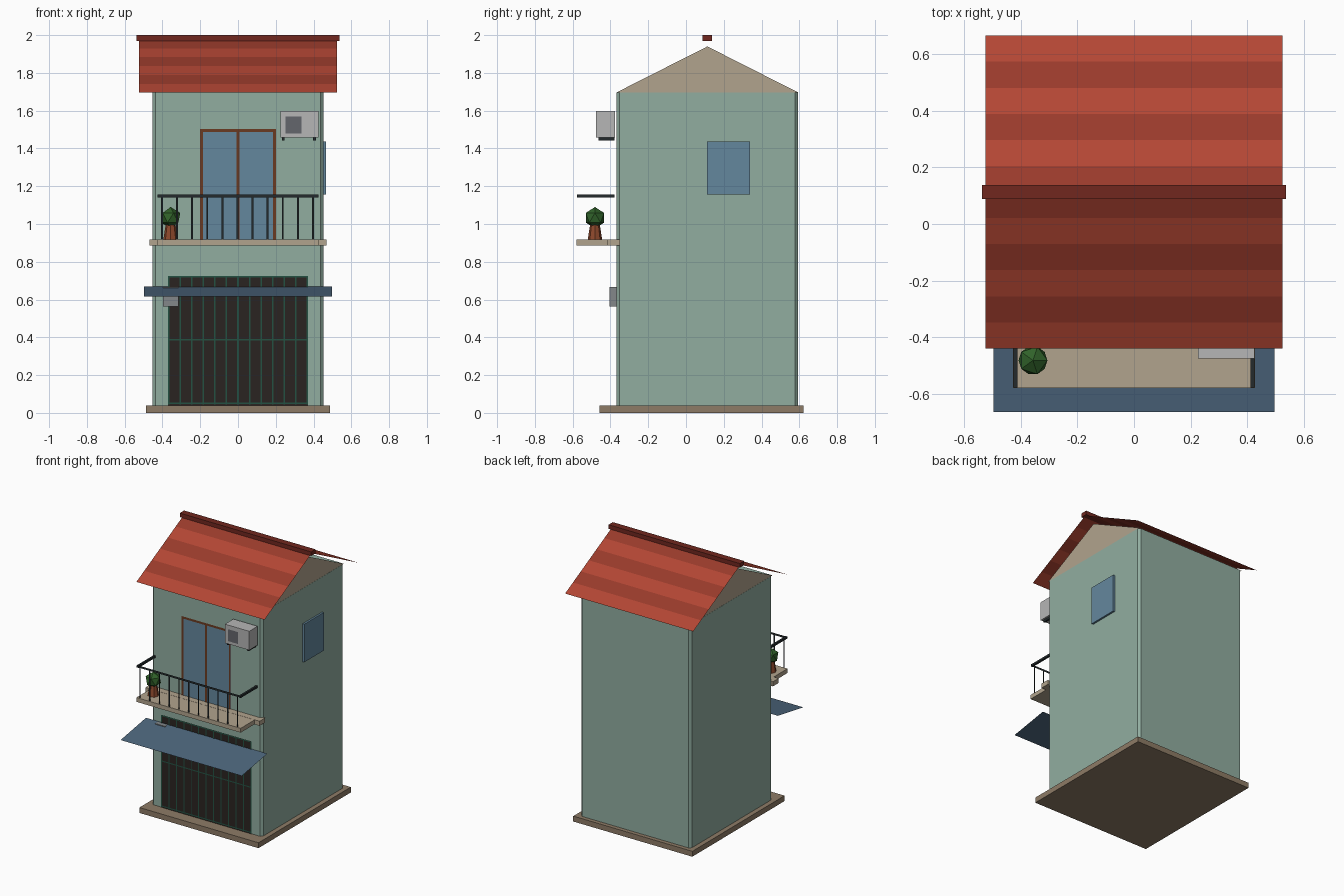
import bpy, bmesh
from mathutils import Vector

if "Cube" in bpy.data.objects:
    bpy.data.objects.remove(bpy.data.objects["Cube"])


def mat(name, r, g, b):
    m = bpy.data.materials.new(name)
    m.diffuse_color = (*[(c / 255) ** 2.2 for c in (r, g, b)], 1)
    m.use_nodes = True
    m.node_tree.nodes["Principled BSDF"].inputs["Base Color"].default_value = m.diffuse_color
    return m


WALL = mat("wall_green", 144, 172, 159)
TAN = mat("tan", 176, 162, 140)
STONE = mat("stone", 140, 122, 102)
TILE_A = mat("tile_light", 178, 72, 55)
TILE_B = mat("tile_dark", 152, 61, 47)
RIDGE = mat("ridge_red", 112, 44, 36)
GLASS = mat("glass_blue", 100, 134, 156)
WOOD = mat("frame_brown", 105, 60, 38)
IRON = mat("iron_dark", 40, 46, 48)
GATE = mat("gate_dark", 46, 40, 38)
GREEN = mat("gate_green", 40, 82, 68)
AWNING = mat("awning_blue", 78, 102, 124)
GREY = mat("unit_grey", 180, 180, 180)
DARK = mat("vent_grey", 100, 102, 108)
METER = mat("meter_grey", 130, 134, 136)
POT = mat("terracotta", 140, 74, 48)
LEAF = mat("leaf", 52, 98, 46)


def mesh(name, verts, faces, mats, idx=None):
    me = bpy.data.meshes.new(name)
    me.from_pydata(verts, [], faces)
    for m in mats:
        me.materials.append(m)
    for i, p in enumerate(me.polygons):
        p.material_index = idx[i] if idx else 0
    ob = bpy.data.objects.new(name, me)
    bpy.context.collection.objects.link(ob)
    return ob


def finish(name, bm, m):
    ob = mesh(name, [], [], [m])
    bm.to_mesh(ob.data)
    bm.free()
    return ob


def box(name, x, y, z, m, chamfer=0):
    """Box from (min, max) ranges; chamfer cuts the upright edges."""
    bm = bmesh.new()
    bmesh.ops.create_cube(bm, size=1)
    for v in bm.verts:
        v.co = Vector([r[0] + (c + 0.5) * (r[1] - r[0]) for c, r in zip(v.co, (x, y, z))])
    if chamfer:
        up = [e for e in bm.edges if abs(e.verts[0].co.z - e.verts[1].co.z) > 0.1]
        bmesh.ops.bevel(bm, geom=up, offset=chamfer, segments=1, affect='EDGES')
    return finish(name, bm, m)


def panels(name, y, rects, m):
    """Flat front-facing rectangles (x0, x1, z0, z1)."""
    v, f = [], []
    for x0, x1, z0, z1 in rects:
        n = len(v)
        v += [(x0, y, z0), (x1, y, z0), (x1, y, z1), (x0, y, z1)]
        f.append((n, n + 1, n + 2, n + 3))
    return mesh(name, v, f, [m])


CY, F, B = 0.113, -0.367, 0.593      # ridge line, front wall, back wall

# Plinth and walls
box("plinth", (-0.488, 0.488), (-0.457, 0.623), (0, 0.04), STONE)
box("walls", (-0.453, 0.453), (F, B), (0.04, 1.697), WALL, 0.016)

# Gable triangles
for side, s in (("right", 1), ("left", -1)):
    x = 0.452 * s
    mesh("gable_" + side, [(x, F, 1.697), (x, B, 1.697), (x, CY, 1.94)],
         [(0, 1, 2)[::s]], [TAN])

# Roof slopes with striped tile rows
N, HALF, EAVE, TOP = 6, 0.5525, 1.695, 1.977
for side, s in (("front", -1), ("back", 1)):
    v, f = [], []
    for i in range(N + 1):
        t = i / N
        y, z = CY + s * HALF * (1 - t), EAVE + (TOP - EAVE) * t
        v += [(-0.525, y, z), (0.525, y, z)]
    for i in range(N):
        q = (2 * i, 2 * i + 1, 2 * i + 3, 2 * i + 2)
        f.append(q if s < 0 else q[::-1])
    mesh("roof_" + side, v, f, [TILE_A, TILE_B], [i % 2 for i in range(N)])
box("ridge_cap", (-0.538, 0.538), (CY - 0.025, CY + 0.025), (1.97, 2.0), RIDGE)

# Balcony door
panels("door_glass", F - 0.003, [(-0.2, 0.2, 0.915, 1.5)], GLASS)
panels("door_frame", F - 0.005,
       [(x - 0.008, x + 0.008, 0.915, 1.503) for x in (-0.193, 0, 0.193)]
       + [(-0.2, 0.2, 1.487, 1.503)], WOOD)

# Balcony slab, floor band and railing
box("balcony_slab", (-0.427, 0.427), (-0.579, F), (0.886, 0.918), TAN)
box("floor_band", (-0.468, 0.468), (-0.416, -0.35), (0.885, 0.919), TAN)
panels("railing_front", -0.573,
       [(-0.427, 0.427, 1.141, 1.156)]
       + [(x - 0.005, x + 0.005, 0.918, 1.145) for x in [-0.403 + 0.08 * i for i in range(11)]],
       IRON)
for side, s in (("right", 1), ("left", -1)):
    box("railing_" + side, tuple(sorted((0.411 * s, 0.426 * s))),
        (-0.578, -0.378), (1.141, 1.156), IRON)

# Potted plant
bm = bmesh.new()
bmesh.ops.create_cone(bm, cap_ends=True, segments=8, radius1=0.038, radius2=0.024, depth=0.09)
bmesh.ops.translate(bm, verts=bm.verts, vec=(-0.357, -0.482, 0.963))
finish("plant_pot", bm, POT)
bm = bmesh.new()
bmesh.ops.create_icosphere(bm, subdivisions=1, radius=0.057)
bmesh.ops.translate(bm, verts=bm.verts, vec=(-0.357, -0.482, 1.033))
finish("plant_leaves", bm, LEAF)

# Air conditioner on brackets
box("aircon", (0.226, 0.425), (-0.476, -0.377), (1.457, 1.597), GREY)
panels("aircon_vent", -0.479, [(0.252, 0.337, 1.48, 1.568)], DARK)
for i, x in enumerate((0.239, 0.405)):
    box(f"aircon_bracket_{i}", (x - 0.007, x + 0.007), (-0.462, -0.378), (1.441, 1.457), IRON)

# Side window
box("side_window", (0.445, 0.467), (0.11, 0.338), (1.155, 1.437), GLASS)

# Shop gate with bars
panels("gate_panel", F - 0.003, [(-0.37, 0.37, 0.04, 0.726)], GATE)
panels("gate_bars", F - 0.006,
       [(x - 0.004, x + 0.004, 0.045, 0.726) for x in [-0.366 + 0.061 * i for i in range(13)]]
       + [(-0.37, 0.37, z - 0.004, z + 0.004) for z in (0.052, 0.386, 0.722)], GREEN)

# Awning and meter box
mesh("awning", [(-0.497, -0.665, 0.617), (0.497, -0.665, 0.617),
                (0.497, F, 0.668), (-0.497, F, 0.668)], [(0, 1, 2, 3)], [AWNING])
box("meter_box", (-0.398, -0.315), (-0.404, F), (0.562, 0.667), METER)
